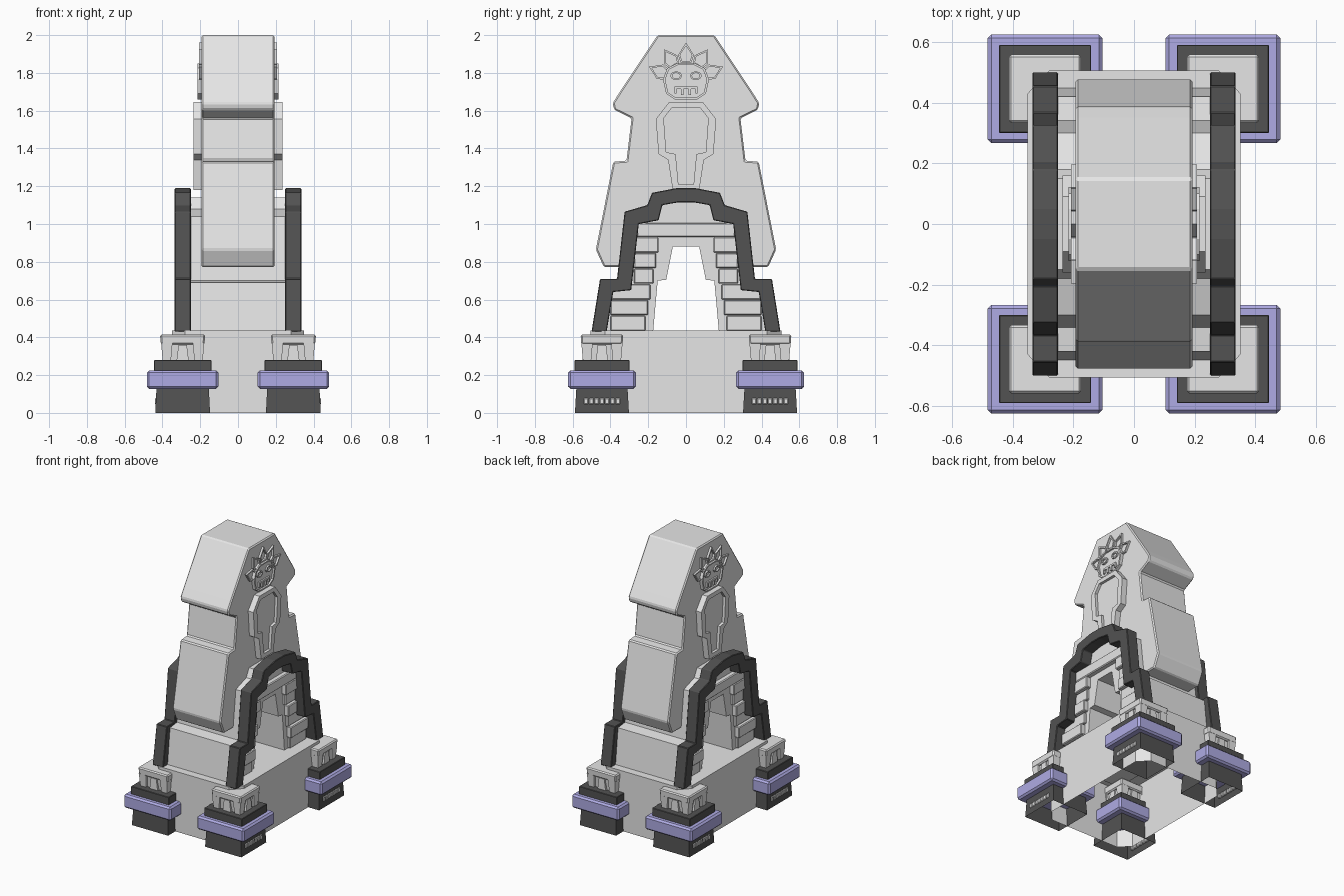
import bpy, bmesh, math
from mathutils import Vector

if "Cube" in bpy.data.objects:
    bpy.data.objects.remove(bpy.data.objects["Cube"])


def material(name, rgb):
    m = bpy.data.materials.new(name)
    m.use_nodes = True
    m.diffuse_color = (*rgb, 1)
    bsdf = next(n for n in m.node_tree.nodes if n.type == 'BSDF_PRINCIPLED')
    bsdf.inputs["Base Color"].default_value = (*rgb, 1)
    bsdf.inputs["Roughness"].default_value = 0.9
    return m


STONE = material("pale stone", (0.79, 0.79, 0.79))
DARK = material("dark stone", (0.085, 0.085, 0.085))
VIOLET = material("violet band", (0.43, 0.41, 0.78))


def finish(name, bm, mat, bevel=0):
    bmesh.ops.recalc_face_normals(bm, faces=bm.faces)
    me = bpy.data.meshes.new(name)
    bm.to_mesh(me)
    bm.free()
    me.materials.append(mat)
    ob = bpy.data.objects.new(name, me)
    bpy.context.collection.objects.link(ob)
    if bevel:
        mod = ob.modifiers.new("worn edges", 'BEVEL')
        mod.width, mod.segments = bevel, 1
    return ob


def extrude_into(bm, pts, to3d, a, b, cap_a=True):
    """Prism of a closed outline between depths a and b."""
    lo = [bm.verts.new(to3d(p, a)) for p in pts]
    hi = [bm.verts.new(to3d(p, b)) for p in pts]
    if cap_a:
        bm.faces.new(lo)
    bm.faces.new(hi)
    for i in range(len(pts)):
        j = (i + 1) % len(pts)
        bm.faces.new((lo[i], lo[j], hi[j], hi[i]))


def side(p, x):
    return (x, p[0], p[1])


def prism(name, pts, x0, x1, mat, bevel=0):
    bm = bmesh.new()
    extrude_into(bm, pts, side, x0, x1)
    return finish(name, bm, mat, bevel)


def ring(name, outer, inner, x0, x1, mat):
    """Raised frame between two outlines with equal point counts."""
    bm = bmesh.new()
    loops = [[bm.verts.new(side(p, x)) for p in o]
             for o, x in ((outer, x0), (outer, x1), (inner, x1), (inner, x0))]
    n = len(outer)
    for k in range(4):
        a, b = loops[k], loops[(k + 1) % 4]
        for i in range(n):
            j = (i + 1) % n
            bm.faces.new((a[i], a[j], b[j], b[i]))
    return finish(name, bm, mat)


def sym(half):
    """Complete an outline by mirroring it in y."""
    return half + [(-y, z) for y, z in reversed(half)]


def shrink(pts, f):
    cy = sum(p[0] for p in pts) / len(pts)
    cz = sum(p[1] for p in pts) / len(pts)
    return [(cy + (y - cy) * f, cz + (z - cz) * f) for y, z in pts]


def frustum(name, c, h0, h1, z0, z1, mat, bevel=0, open_bottom=False):
    bm = bmesh.new()
    signs = ((-1, -1), (1, -1), (1, 1), (-1, 1))
    lo, hi = [[bm.verts.new((c[0] + sx * h[0], c[1] + sy * h[1], z)) for sx, sy in signs]
              for h, z in ((h0, z0), (h1, z1))]
    if not open_bottom:
        bm.faces.new(lo)
    bm.faces.new(hi)
    for i in range(4):
        j = (i + 1) % 4
        bm.faces.new((lo[i], lo[j], hi[j], hi[i]))
    return finish(name, bm, mat, bevel)


def box(name, x, y, z, mat, bevel=0):
    c = ((x[0] + x[1]) / 2, (y[0] + y[1]) / 2)
    h = (abs(x[1] - x[0]) / 2, abs(y[1] - y[0]) / 2)
    return frustum(name, c, h, h, z[0], z[1], mat, bevel)


# Hollow ground slab, open underneath
bm = bmesh.new()
quarter = [(0.35, 0.43), (0.28, 0.505)]
plan = quarter + [(-x, y) for x, y in reversed(quarter)]
plan += [(-x, -y) for x, y in plan]
extrude_into(bm, plan, lambda p, z: (p[0], p[1], z), 0, 0.435, cap_a=False)
finish("ground_slab", bm, STONE)

# Lower body with the passage running through it
shell = sym([(0.45, 0.42), (0.42, 0.69), (0.34, 0.7), (0.3, 1.04), (0.18, 1.08), (0.15, 1.14)])
passage = sym([(0.175, 0.42), (0.15, 0.7), (0.105, 0.705), (0.07, 0.88)])
prism("lower_body", shell + passage[::-1], -0.25, 0.25, STONE)

# Tall stepped tower
tower = sym([(0.29, 0.89), (0.3, 0.772), (0.435, 0.772), (0.477, 0.865), (0.385, 1.33),
             (0.315, 1.335), (0.288, 1.56), (0.38, 1.605), (0.388, 1.64), (0.35, 1.7),
             (0.15, 2.0)])
prism("tower", tower, -0.193, 0.193, STONE, 0.008)

arch_out = sym([(0.5, 0.43), (0.455, 0.71), (0.365, 0.71), (0.325, 1.065),
                (0.205, 1.1), (0.18, 1.165), (0.05, 1.19)])
arch_in = sym([(0.42, 0.43), (0.385, 0.64), (0.29, 0.65), (0.25, 1.0),
               (0.145, 1.02), (0.125, 1.1), (0.04, 1.115)])
frame_out = sym([(0.07, 1.18), (0.095, 1.34), (0.145, 1.37), (0.16, 1.555), (0.09, 1.645)])
frame_in = sym([(0.04, 1.21), (0.055, 1.37), (0.105, 1.38), (0.118, 1.56), (0.075, 1.615)])

for s, tag in ((1, "left"), (-1, "right")):
    # Dark stepped arch
    prism(f"{tag}_arch", arch_out + arch_in[::-1], s * 0.25, s * 0.335, DARK, 0.004)
    # Masonry inside the arch
    box(f"{tag}_lintel", (s * 0.2, s * 0.285), (-0.26, 0.26), (0.93, 1.005), STONE, 0.006)
    for t in (-1, 1):
        for row in range(6):
            z = 0.435 + row * 0.083
            outer = 0.4 if row < 3 else 0.275
            inner = 0.215 - row * 0.014
            x_face = 0.285 if row % 2 else 0.268
            box(f"{tag}_arch_stone", (s * 0.22, s * x_face), (t * inner, t * outer),
                (z, z + 0.08), STONE, 0.005)
    # Tall tapering panel with a raised border
    ring(f"{tag}_panel_border", frame_out, frame_in, s * 0.18, s * 0.235, STONE)
    prism(f"{tag}_panel", frame_in, s * 0.18, s * 0.215, STONE)

    # Carved face with a crown of petals
    face = sym([(0.06, 1.66), (0.105, 1.69), (0.122, 1.765), (0.1, 1.825), (0.05, 1.85)])
    ring(f"{tag}_face_rim", face, shrink(face, 0.9), s * 0.18, s * 0.215, STONE)
    prism(f"{tag}_face", shrink(face, 0.9), s * 0.18, s * 0.203, STONE)
    for k in range(-2, 3):
        a = k * math.radians(33)
        out = Vector((math.sin(a), math.cos(a)))
        across = Vector((out.y, -out.x))
        mid = Vector((0, 1.745))
        leaf = [tuple(mid + out * r + across * w) for r, w in
                ((0.11, -0.028), (0.15, -0.042), (0.215, 0), (0.15, 0.042), (0.11, 0.028))]
        ring(f"{tag}_petal_rim", leaf, shrink(leaf, 0.75), s * 0.18, s * 0.207, STONE)
    x = (s * 0.2, s * 0.214)
    for t in (-1, 1):
        eye = [(t * 0.052 + 0.032 * math.cos(i * math.pi / 4),
                1.785 + 0.024 * math.sin(i * math.pi / 4)) for i in range(8)]
        ring(f"{tag}_eye", eye, shrink(eye, 0.65), *x, STONE)
        box(f"{tag}_tooth", x, (t * 0.012, t * 0.027), (1.682, 1.725), STONE)
        box(f"{tag}_mouth_corner", x, (t * 0.05, t * 0.062), (1.69, 1.725), STONE)
    box(f"{tag}_mouth", x, (-0.062, 0.062), (1.715, 1.728), STONE)

# Four corner pedestals
for sx in (-1, 1):
    for sy in (-1, 1):
        c = (sx * 0.293, sy * 0.445)
        frustum("pedestal_foot", c, (0.145, 0.143), (0.138, 0.135), 0, 0.14, DARK,
                open_bottom=True)
        frustum("pedestal_band", c, (0.189, 0.179), (0.189, 0.179), 0.127, 0.225, VIOLET, 0.012)
        frustum("pedestal_step", c, (0.152, 0.145), (0.152, 0.145), 0.22, 0.28, DARK, 0.003)
        frustum("pedestal_cap", c, (0.09, 0.085), (0.1, 0.095), 0.275, 0.37, STONE)
        frustum("pedestal_cap_rim", c, (0.115, 0.109), (0.12, 0.113), 0.362, 0.415, STONE, 0.008)
        # Flared posts around the cap
        for i in (-1, 1):
            for j in (-1, 1):
                p = (c[0] + i * 0.084, c[1] + j * 0.079)
                frustum("cap_post", p, (0.022, 0.022), (0.03, 0.03), 0.278, 0.37, STONE)
            frustum("cap_bar", (c[0] + i * 0.093, c[1]), (0.014, 0.032), (0.014, 0.022),
                    0.278, 0.36, STONE)
            frustum("cap_bar", (c[0], c[1] + i * 0.088), (0.032, 0.014), (0.022, 0.014),
                    0.278, 0.36, STONE)
        # Row of small teeth on the outer side of the foot
        for k in range(7):
            p = (c[0] + sx * 0.139, c[1] + (k - 3) * 0.028)
            frustum("foot_tooth", p, (0.008, 0.012), (0.008, 0.012), 0.045, 0.078, STONE, 0.004)
